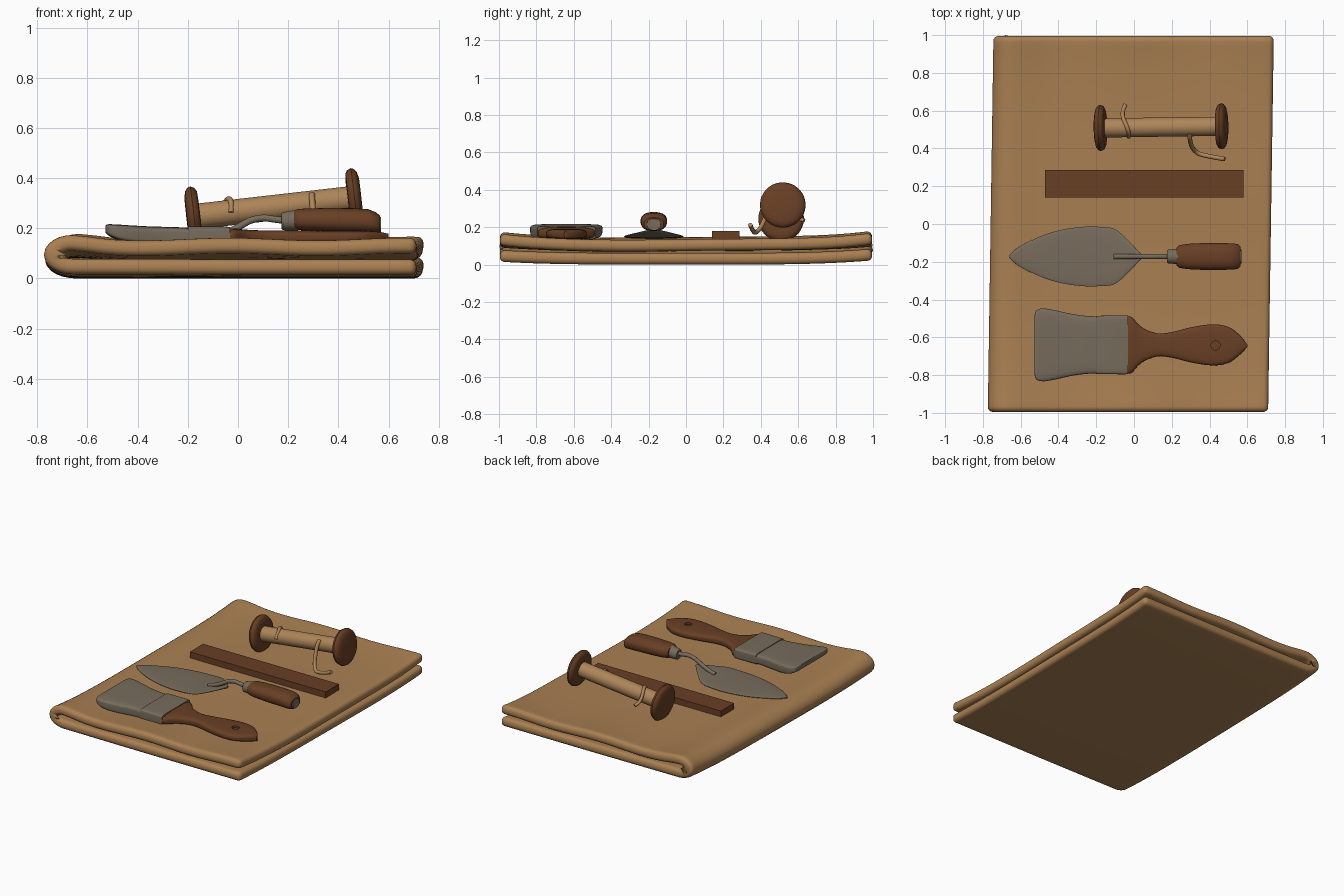
import bpy, bmesh, math
from mathutils import Vector

if "Cube" in bpy.data.objects:
    bpy.data.objects.remove(bpy.data.objects["Cube"])


def material(name, rgb):
    m = bpy.data.materials.new(name)
    m.diffuse_color = (*rgb, 1)
    m.use_nodes = True
    m.node_tree.nodes["Principled BSDF"].inputs["Base Color"].default_value = m.diffuse_color
    return m


CLOTH = material("tan_cloth", (0.40, 0.215, 0.085))
THREAD = material("pale_thread", (0.42, 0.235, 0.10))
WOOD = material("brown_wood", (0.14, 0.05, 0.018))
METAL = material("grey_metal", (0.185, 0.15, 0.108))


def finish(name, bm, mat, angle=40):
    bmesh.ops.recalc_face_normals(bm, faces=bm.faces)
    me = bpy.data.meshes.new(name)
    bm.to_mesh(me)
    bm.free()
    me.materials.append(mat)
    ob = bpy.data.objects.new(name, me)
    bpy.context.collection.objects.link(ob)
    bpy.ops.object.select_all(action='DESELECT')
    ob.select_set(True)
    bpy.context.view_layer.objects.active = ob
    bpy.ops.object.shade_smooth_by_angle(angle=math.radians(angle))
    return ob


def catmull(pts, sub):
    """Smooth resampling of a list of equal-length tuples."""
    if sub <= 1:
        return pts
    out = []
    for i in range(len(pts) - 1):
        a, b = pts[max(i - 1, 0)], pts[i]
        c, d = pts[i + 1], pts[min(i + 2, len(pts) - 1)]
        for k in range(sub):
            t = k / sub
            out.append(tuple(0.5 * (2 * q + (r - p) * t + (2 * p - 5 * q + 4 * r - s) * t * t
                                    + (3 * q - p - 3 * r + s) * t ** 3)
                             for p, q, r, s in zip(a, b, c, d)))
    return out + [pts[-1]]


def loft(name, mat, stations, power=2.0, n=32, sub=1, angle=40):
    """Skin superellipse sections along x; station = (x, y, z, half_y, half_z)."""
    bm = bmesh.new()
    rings = []
    for x, y, z, ry, rz in catmull(stations, sub):
        ring = []
        for k in range(n):
            a = 2 * math.pi * (k + 0.5) / n
            c, s = math.cos(a), math.sin(a)
            ring.append(bm.verts.new((x, y + ry * math.copysign(abs(c) ** (2 / power), c),
                                      z + rz * math.copysign(abs(s) ** (2 / power), s))))
        rings.append(ring)
    for r0, r1 in zip(rings, rings[1:]):
        for k in range(n):
            bm.faces.new((r0[k], r0[(k + 1) % n], r1[(k + 1) % n], r1[k]))
    bm.faces.new(rings[0])
    bm.faces.new(rings[-1])
    return finish(name, bm, mat, angle)


def tube(name, mat, pts, radius):
    cu = bpy.data.curves.new(name, 'CURVE')
    cu.dimensions = '3D'
    cu.bevel_depth = radius
    cu.bevel_resolution = 3
    cu.use_fill_caps = True
    sp = cu.splines.new('POLY')
    smooth = catmull(pts, 6)
    sp.points.add(len(smooth) - 1)
    for p, co in zip(sp.points, smooth):
        p.co = (*co, 1)
    sp.use_smooth = True
    cu.materials.append(mat)
    ob = bpy.data.objects.new(name, cu)
    bpy.context.collection.objects.link(ob)
    return ob


# Folded cloth: one sheet, folded along the left side, open on the right
def cloth_path():
    nx, na, xr, xl, r = 24, 12, 0.725, -0.645, 0.05
    path = [(xr + (xl - xr) * i / nx, 0) for i in range(nx)]
    for i in range(na + 1):
        t = i / na
        path.append((xl - (r + 0.033) * math.sin(math.pi * t), (1 - math.cos(math.pi * t)) / 2))
    return path + [(xl + (xr - xl) * i / nx, 1) for i in range(1, nx + 1)]


def cloth_point(x, layer, y):
    e = abs(y) ** 4
    back = 1 + 0.45 * (y > 0)
    low = 0.031 + 0.016 * e * back + 0.004 * max(0, -x) * abs(y)
    top = 0.104 + 0.022 * e * back + 0.012 * math.exp(-((x + 0.66) / 0.12) ** 2)
    top += e * 0.006 * math.cos(9 * (x + 0.72)) + 0.003 * math.sin(4 * y)
    return (x + 0.015 * y, y, low + (top - low) * layer)


bm = bmesh.new()
rows = [[bm.verts.new(cloth_point(x, l, -0.995 + 1.99 * j / 36)) for x, l in cloth_path()]
        for j in range(37)]
for r0, r1 in zip(rows, rows[1:]):
    for k in range(len(r0) - 1):
        bm.faces.new((r0[k], r0[k + 1], r1[k + 1], r1[k]))
cloth = finish("folded_cloth", bm, CLOTH, 80)
sol = cloth.modifiers.new("thickness", 'SOLIDIFY')
sol.thickness, sol.offset = 0.062, 0
bev = cloth.modifiers.new("soft_edge", 'BEVEL')
bev.width, bev.segments, bev.limit_method = 0.026, 4, 'ANGLE'
bev.angle_limit = math.radians(60)
bev.use_clamp_overlap = False

# Flat brush: bristles, ferrule, shaped handle with a blind hanging hole
BY = -0.64
loft("brush_bristles", METAL, [
    (-0.528, BY, 0.197, 0.145, 0.014), (-0.518, BY, 0.194, 0.182, 0.022),
    (-0.48, BY, 0.184, 0.193, 0.031), (-0.42, BY, 0.175, 0.184, 0.036),
    (-0.34, BY, 0.17, 0.166, 0.037), (-0.26, BY, 0.169, 0.154, 0.036),
    (-0.19, BY, 0.168, 0.151, 0.034)], power=6, n=48, sub=3)
loft("brush_ferrule", METAL, [
    (-0.2, BY, 0.17, 0.154, 0.037), (-0.05, BY, 0.17, 0.156, 0.037),
    (-0.032, BY, 0.17, 0.155, 0.035)], power=9, n=48)
handle = loft("brush_handle", WOOD, [
    (-0.036, BY, 0.167, 0.152, 0.033), (-0.01, BY, 0.167, 0.146, 0.032),
    (0.04, BY, 0.165, 0.095, 0.029), (0.12, BY, 0.164, 0.062, 0.027),
    (0.2, BY, 0.164, 0.068, 0.027), (0.31, BY, 0.164, 0.095, 0.027),
    (0.42, BY, 0.164, 0.109, 0.027), (0.5, BY, 0.164, 0.095, 0.026),
    (0.56, BY, 0.162, 0.052, 0.024), (0.6, BY - 0.005, 0.16, 0.006, 0.018)],
    power=3.5, sub=4)
bpy.ops.mesh.primitive_cylinder_add(vertices=24, radius=0.024, depth=0.06,
                                    location=(0.432, BY - 0.003, 0.208))
cutter = bpy.context.object
cutter.name = "hole_cutter"
cutter.hide_render = True
cut = handle.modifiers.new("hole", 'BOOLEAN')
cut.operation, cut.object, cut.solver = 'DIFFERENCE', cutter, 'EXACT'
bpy.context.view_layer.objects.active = handle
bpy.ops.object.modifier_apply(modifier="hole")
bpy.data.objects.remove(cutter)

# Trowel: leaf blade rising to the heel, cranked neck, collar, turned handle
TY = -0.172
loft("trowel_blade", METAL, [
    (-0.66, TY, 0.148, 0.006, 0.006), (-0.61, TY, 0.147, 0.05, 0.007),
    (-0.5, TY, 0.146, 0.105, 0.008), (-0.4, TY, 0.146, 0.138, 0.008),
    (-0.28, TY, 0.147, 0.157, 0.008), (-0.17, TY, 0.15, 0.157, 0.008),
    (-0.1, TY, 0.156, 0.145, 0.008), (-0.03, TY, 0.17, 0.085, 0.008),
    (0.04, TY, 0.187, 0.01, 0.007)], power=2.5, sub=5)
tube("trowel_neck", METAL, [
    (-0.105, TY, 0.162), (-0.05, TY, 0.18), (0.0, TY, 0.204), (0.05, TY, 0.231),
    (0.1, TY, 0.241), (0.15, TY, 0.235), (0.2, TY, 0.229)], 0.014)
loft("trowel_collar", METAL, [
    (0.174, TY, 0.228, 0.03, 0.03), (0.18, TY, 0.228, 0.036, 0.036),
    (0.24, TY, 0.233, 0.042, 0.042)])
loft("trowel_handle", WOOD, [
    (0.226, TY, 0.235, 0.048, 0.036), (0.24, TY, 0.235, 0.06, 0.042),
    (0.28, TY, 0.234, 0.067, 0.045), (0.36, TY, 0.233, 0.071, 0.048),
    (0.46, TY, 0.231, 0.071, 0.049), (0.52, TY, 0.228, 0.07, 0.048),
    (0.55, TY, 0.222, 0.066, 0.042), (0.565, TY, 0.217, 0.052, 0.034)], power=2.4)
loft("trowel_end_cap", METAL, [
    (0.555, TY, 0.215, 0.04, 0.034), (0.57, TY, 0.215, 0.036, 0.03)], power=2.4)

# Flat wooden strip
bpy.ops.mesh.primitive_cube_add(size=1, location=(0.055, 0.213, 0.156))
strip = bpy.context.object
strip.name = "wooden_strip"
strip.scale = (1.05, 0.146, 0.046)
strip.data.materials.append(WOOD)

# Thread spool, tipped up at the right: wound core and two rounded discs
TILT = (0, -math.radians(6.5), math.radians(0.8))
SPOOL = Vector((0.143, 0.513, 0.282))


def spool_part(name, mat, profile):
    ob = loft(name, mat, [(x, 0, 0, r, r) for x, r in profile], n=40)
    ob.location, ob.rotation_euler = SPOOL, TILT


spool_part("spool_thread_core", THREAD, [(-0.31, 0.051), (0.31, 0.051)])
disc = [(-0.026, 0.07), (-0.024, 0.1), (-0.016, 0.115), (0, 0.122),
        (0.012, 0.118), (0.022, 0.105), (0.028, 0.08), (0.029, 0.012)]
spool_part("spool_right_disc", WOOD, [(0.322 + x, r) for x, r in disc])
spool_part("spool_left_disc", WOOD, [(-0.322 - x, r) for x, r in disc])

# Loose thread ends
tube("thread_loop", THREAD, [
    (-0.028, 0.462, 0.262), (-0.028, 0.485, 0.305), (-0.04, 0.52, 0.316),
    (-0.058, 0.565, 0.285), (-0.058, 0.6, 0.25), (-0.045, 0.632, 0.235)], 0.011)
tube("thread_tail", THREAD, [
    (0.295, 0.48, 0.335), (0.296, 0.452, 0.31), (0.3, 0.43, 0.265), (0.312, 0.4, 0.2),
    (0.345, 0.372, 0.172), (0.41, 0.356, 0.185), (0.48, 0.344, 0.212)], 0.012)
